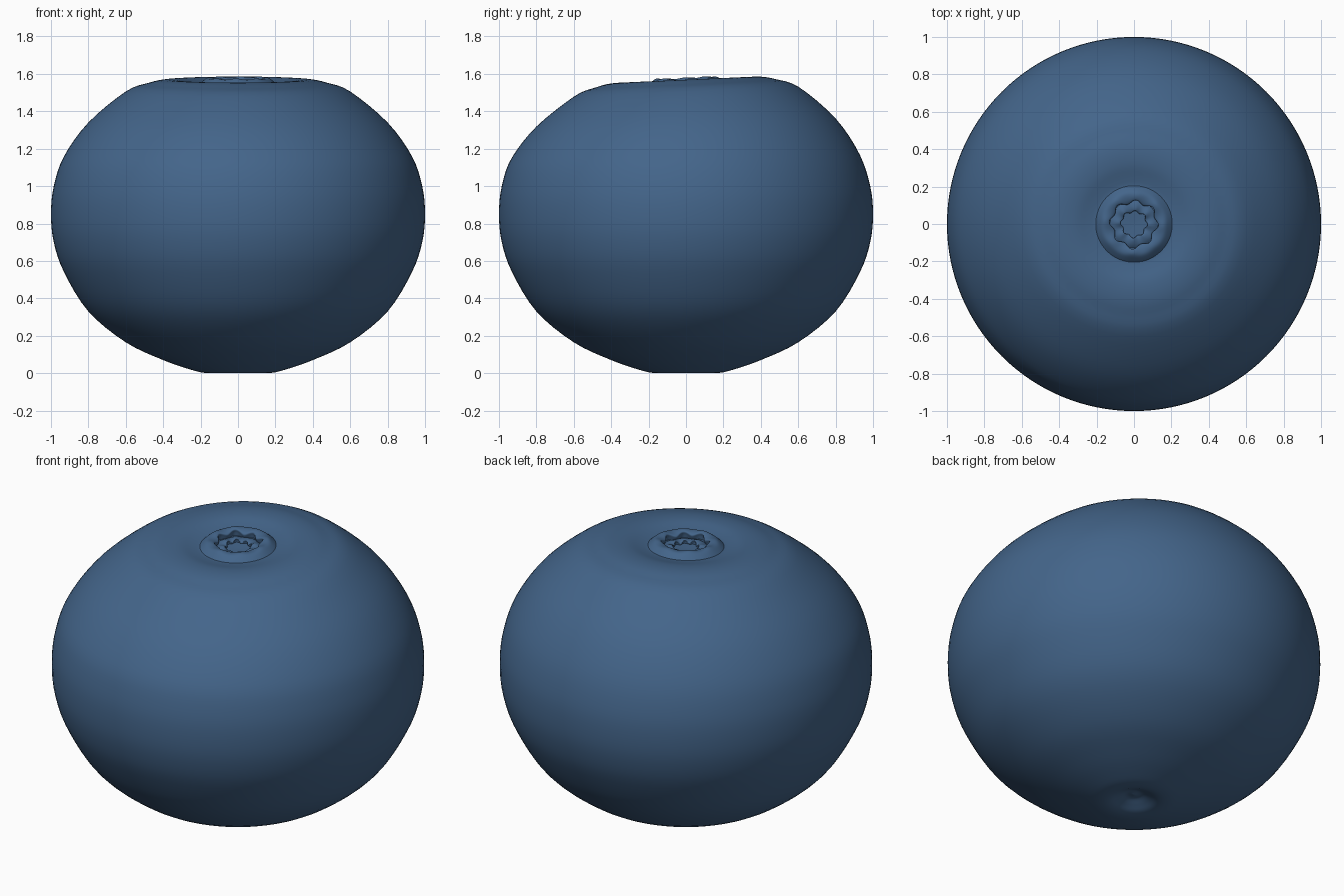
import bpy, bmesh, math

if "Cube" in bpy.data.objects:
    bpy.data.objects.remove(bpy.data.objects["Cube"])

SEG = 128
skin = bpy.data.materials.new("berry blue")
skin.diffuse_color = (0.057, 0.130, 0.255, 1)
skin.use_nodes = True
skin.node_tree.nodes["Principled BSDF"].inputs["Base Color"].default_value = skin.diffuse_color


def smooth_profile(pts, n=4):
    """Catmull-Rom curve through the profile points."""
    out = []
    for i in range(len(pts) - 1):
        p0, p1, p2, p3 = (pts[max(i - 1, 0)], pts[i], pts[i + 1],
                          pts[min(i + 2, len(pts) - 1)])
        for k in range(n):
            t = k / n
            out.append(tuple(0.5 * (2 * b + (c - a) * t
                             + (2 * a - 5 * b + 4 * c - d) * t * t
                             + (3 * b - a - 3 * c + d) * t ** 3)
                             for a, b, c, d in zip(p0, p1, p2, p3)))
    out.append(tuple(pts[-1]))
    return out


def lathe(name, pts, n=4):
    """Revolve (radius, height, wave) points; wave makes an eight-lobed edge."""
    bm = bmesh.new()
    rows = []
    for r, z, w in smooth_profile(pts, n):
        row = []
        for s in range(SEG):
            a = 2 * math.pi * s / SEG
            lobe = math.cos(8 * a + 0.6) + 0.35 * math.sin(3 * a)
            rr = max(r, 0) * (1 + w * lobe)
            x, y = rr * math.cos(a), rr * math.sin(a)
            # the top leans: higher at the back than at the front
            lean = 0.045 * y * min(max((z - 1.1) / 0.4, 0), 1)
            row.append(bm.verts.new((x, y, z + lean + 0.08 * w * lobe)))
        rows.append(row)
    for lo, hi in zip(rows, rows[1:]):
        for s in range(SEG):
            t = (s + 1) % SEG
            bm.faces.new((lo[s], lo[t], hi[t], hi[s]))
    bmesh.ops.remove_doubles(bm, verts=bm.verts, dist=1e-5)
    for f in bm.faces:
        f.smooth = True
    mesh = bpy.data.meshes.new(name)
    bm.to_mesh(mesh)
    bm.free()
    obj = bpy.data.objects.new(name, mesh)
    bpy.context.collection.objects.link(obj)
    mesh.materials.append(skin)
    return obj


# berry body, from the stem dimple underneath to the hollow on top
body = [(0, 0.035), (0.04, 0.04), (0.085, 0.022), (0.13, 0.004), (0.18, 0.002),
        (0.25, 0.018), (0.40, 0.07), (0.60, 0.165), (0.80, 0.33), (0.93, 0.54),
        (0.985, 0.70), (1.0, 0.85), (0.985, 1.0), (0.93, 1.16), (0.80, 1.34),
        (0.60, 1.505), (0.48, 1.55), (0.40, 1.567), (0.32, 1.567), (0.25, 1.553),
        (0.21, 1.546), (0.17, 1.545), (0.10, 1.53), (0, 1.525)]
lathe("berry_body", [(r, z, 0) for r, z in body])

# raised crown ring with a wavy inner lip
lathe("crown_ring", [(0.215, 1.535, 0), (0.195, 1.555, 0), (0.17, 1.574, 0.01),
                     (0.145, 1.577, 0.05), (0.122, 1.568, 0.08),
                     (0.124, 1.550, 0.08), (0.130, 1.525, 0.05)])

# smaller wavy lip inside the crown
lathe("crown_inner_lip", [(0.135, 1.530, 0), (0.11, 1.543, 0.02),
                          (0.085, 1.547, 0.05), (0.068, 1.542, 0.08),
                          (0.070, 1.530, 0.08), (0.072, 1.515, 0.05)])
